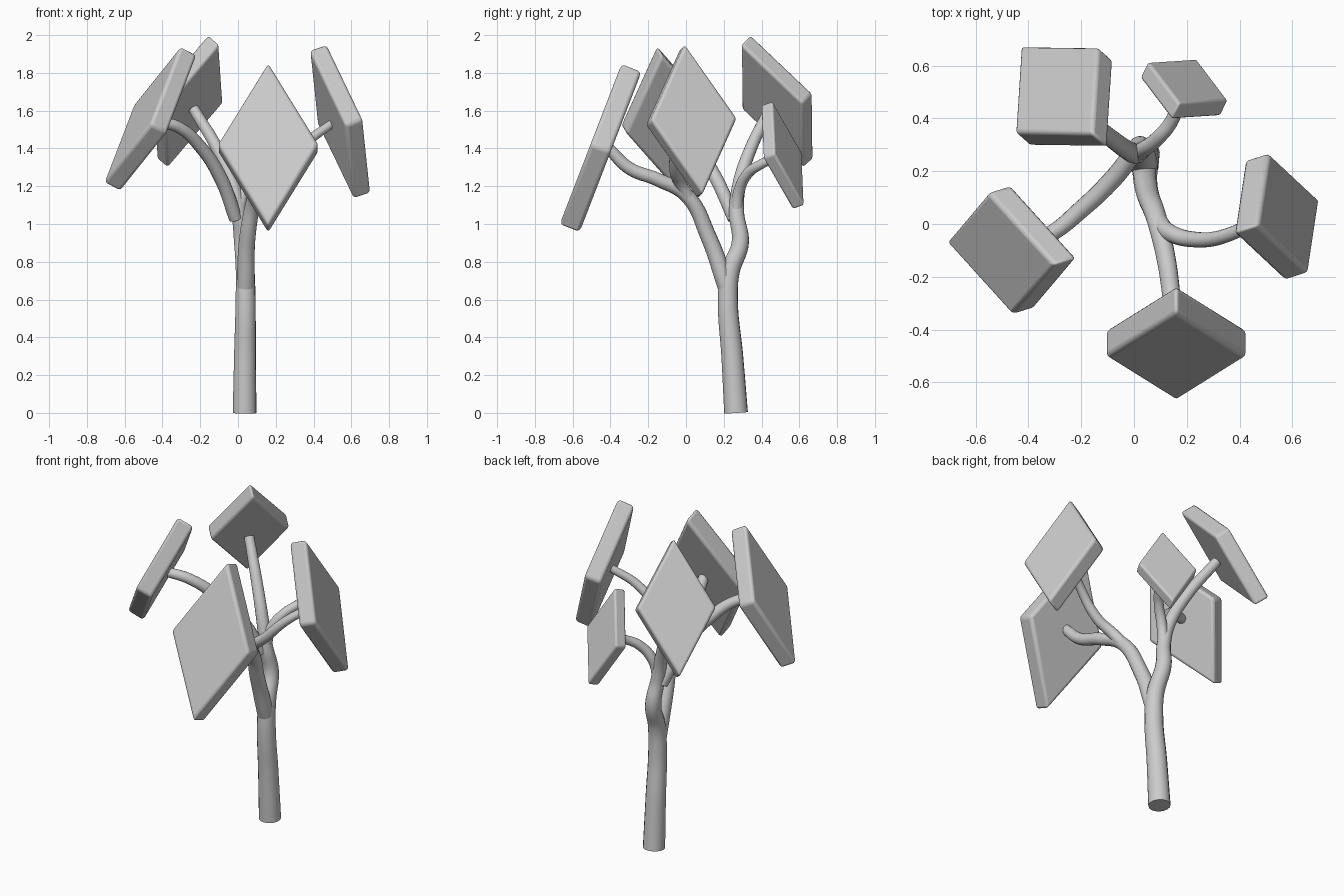
import bpy, bmesh, math
from mathutils import Vector

if "Cube" in bpy.data.objects:
    bpy.data.objects.remove(bpy.data.objects["Cube"])


def smooth(obj, angle):
    bpy.ops.object.select_all(action='DESELECT')
    obj.select_set(True)
    bpy.context.view_layer.objects.active = obj
    bpy.ops.object.shade_smooth_by_angle(angle=math.radians(angle))


def branch(name, pts):
    """Tapered tube through (x, y, z, radius) points."""
    cu = bpy.data.curves.new(name, 'CURVE')
    cu.dimensions = '3D'
    cu.bevel_depth = 1.0
    cu.bevel_resolution = 6
    cu.resolution_u = 10
    cu.use_fill_caps = True
    sp = cu.splines.new('BEZIER')
    sp.bezier_points.add(len(pts) - 1)
    for bp, (x, y, z, r) in zip(sp.bezier_points, pts):
        bp.co = (x, y, z)
        bp.radius = r
        bp.handle_left_type = bp.handle_right_type = 'AUTO'
    obj = bpy.data.objects.new(name, cu)
    bpy.context.collection.objects.link(obj)
    bpy.ops.object.select_all(action='DESELECT')
    obj.select_set(True)
    bpy.context.view_layer.objects.active = obj
    bpy.ops.object.convert(target='MESH')
    smooth(bpy.context.object, 50)


def leaf_block(name, top, bottom, side):
    """Rhombic slab: top and bottom tips of the outer face, plus short-diagonal direction."""
    top, bottom, side = Vector(top), Vector(bottom), Vector(side)
    c, up = (top + bottom) / 2, (top - bottom) / 2 * 1.01
    side = (side - side.project(up)).normalized() * up.length / math.sqrt(3)
    n = up.cross(side).normalized()
    if n.z < 0:
        n = -n
    depth = n * up.length * 0.245
    bm = bmesh.new()
    rings = [[bm.verts.new(c + d - off) for d in (up, side, -up, -side)]
             for off in (Vector(), depth)]
    bm.faces.new(rings[0])
    bm.faces.new(rings[1][::-1])
    for i in range(4):
        j = (i + 1) % 4
        bm.faces.new((rings[0][i], rings[1][i], rings[1][j], rings[0][j]))
    bmesh.ops.recalc_face_normals(bm, faces=bm.faces)
    me = bpy.data.meshes.new(name)
    bm.to_mesh(me)
    bm.free()
    obj = bpy.data.objects.new(name, me)
    bpy.context.collection.objects.link(obj)
    bev = obj.modifiers.new("soft_edges", 'BEVEL')
    bev.width = 0.04 * up.length
    bev.segments = 3
    smooth(obj, 40)


# Trunk running into the back stem
branch("trunk", [(0.035, 0.265, 0, 0.063), (0.037, 0.245, 0.3, 0.058),
                 (0.04, 0.222, 0.6, 0.053), (0.038, 0.235, 0.75, 0.05),
                 (0.025, 0.287, 0.9, 0.046), (0.005, 0.268, 1.06, 0.04),
                 (-0.025, 0.28, 1.2, 0.036), (-0.10, 0.335, 1.38, 0.033),
                 (-0.235, 0.445, 1.61, 0.029)])

# Front limb and its side branch
branch("front_branch", [(0.04, 0.215, 0.67, 0.048), (0.05, 0.12, 0.93, 0.043),
                        (0.09, 0.005, 1.15, 0.039), (0.125, -0.15, 1.235, 0.036),
                        (0.145, -0.30, 1.295, 0.034), (0.16, -0.41, 1.40, 0.03)])
branch("right_branch", [(0.085, 0.02, 1.13, 0.035), (0.13, -0.03, 1.215, 0.033),
                        (0.22, -0.058, 1.29, 0.03), (0.36, -0.04, 1.43, 0.026),
                        (0.495, 0.035, 1.53, 0.023)])

# Branches from the back stem
branch("left_branch", [(-0.012, 0.255, 1.03, 0.036), (-0.09, 0.16, 1.24, 0.036),
                       (-0.20, 0.055, 1.41, 0.034), (-0.32, -0.04, 1.515, 0.031),
                       (-0.42, -0.083, 1.54, 0.029)])
branch("back_branch", [(0.005, 0.265, 1.06, 0.033), (0.03, 0.28, 1.17, 0.03),
                       (0.09, 0.325, 1.265, 0.028), (0.145, 0.395, 1.315, 0.026),
                       (0.17, 0.48, 1.355, 0.024)])

# Leaf blocks
leaf_block("front_leaf", (0.16, -0.34, 1.85), (0.16, -0.67, 0.995), (1, 0, 0))
leaf_block("left_leaf", (-0.305, -0.155, 1.94), (-0.71, -0.07, 1.22), (-0.09, 0.46, 0.1))
leaf_block("back_left_leaf", (-0.16, 0.345, 2.0), (-0.43, 0.674, 1.35), (0.308, 0.319, 0.03))
leaf_block("right_leaf", (0.471, -0.004, 1.95), (0.703, 0.09, 1.165), (0.147, -0.443, -0.01))
leaf_block("back_right_leaf", (0.172, 0.458, 1.65), (0.237, 0.626, 1.10), (0.303, -0.144, -0.01))
